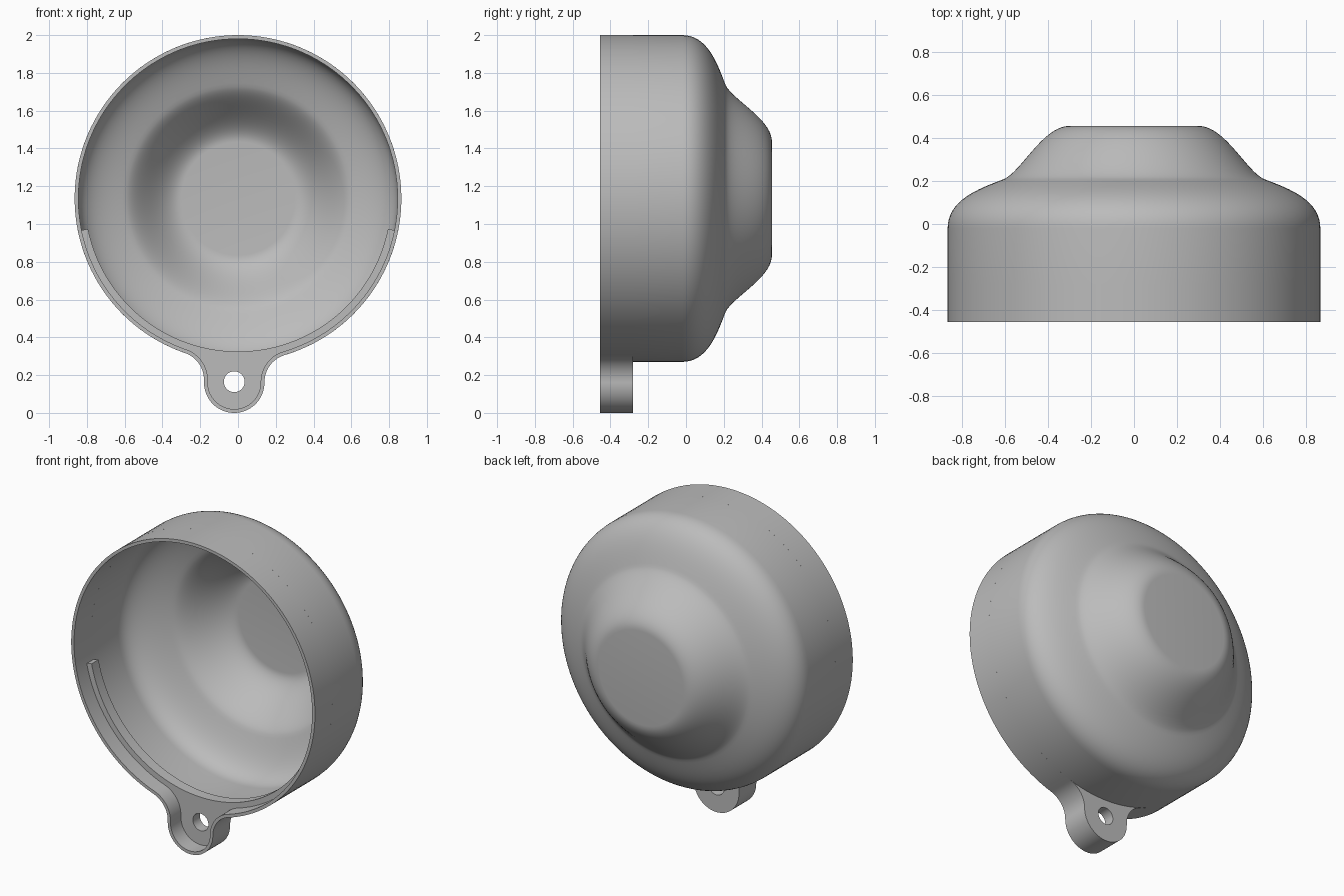
import bpy, bmesh
from math import sin, cos, pi, atan2, asin, radians
from mathutils import Vector
from mathutils.geometry import interpolate_bezier

if "Cube" in bpy.data.objects:
    bpy.data.objects.remove(bpy.data.objects["Cube"])

# Main dimensions
RADIUS, WALL, AXIS_Z = 0.865, 0.02, 1.135
FRONT, LEDGE, TAB_BACK = -0.455, -0.35, -0.28
TAB_X, TAB_Z, TAB_R, FILLET = -0.02, 0.16, 0.16, 0.15

grey = bpy.data.materials.new("plain grey")
grey.use_nodes = True
grey.diffuse_color = (0.5, 0.5, 0.5, 1)
grey.node_tree.nodes["Principled BSDF"].inputs["Base Color"].default_value = (0.5, 0.5, 0.5, 1)


def finish(obj):
    obj.data.materials.clear()
    obj.data.materials.append(grey)
    bpy.ops.object.select_all(action="DESELECT")
    obj.select_set(True)
    bpy.context.view_layer.objects.active = obj
    bpy.ops.object.shade_smooth_by_angle(angle=radians(30))


def arc(cx, cz, r, a0, a1, n):
    steps = [a0 + (a1 - a0) * i / n for i in range(n + 1)]
    return [(cx + r * cos(a), cz + r * sin(a)) for a in steps]


def outline(inset, left, right):
    """Cup circle from angle left, around the filleted tab, to angle right."""
    f = FILLET
    pts = []
    xl, xr = TAB_X - TAB_R - f, TAB_X + TAB_R + f
    drop_l = ((RADIUS + f) ** 2 - xl ** 2) ** 0.5
    drop_r = ((RADIUS + f) ** 2 - xr ** 2) ** 0.5
    al, ar = atan2(drop_l, -xl), atan2(drop_r, -xr)
    pts += arc(0, AXIS_Z, RADIUS - inset, left, al + pi, 60)
    pts += arc(xl, AXIS_Z - drop_l, f + inset, al, 0, 14)[1:]
    pts += arc(TAB_X, TAB_Z, TAB_R - inset, pi, 2 * pi, 32)
    pts += arc(xr, AXIS_Z - drop_r, f + inset, pi, ar, 14)
    pts += arc(0, AXIS_Z, RADIUS - inset, ar - pi, right, 60)[1:]
    return pts


def extrude_shape(name, loops, y0, y1):
    """Solid plate from closed loops in the xz plane; inner loops become holes."""
    curve = bpy.data.curves.new(name, "CURVE")
    curve.dimensions, curve.fill_mode = "2D", "BOTH"
    curve.extrude = (y1 - y0) / 2
    for loop in loops:
        spline = curve.splines.new("POLY")
        spline.points.add(len(loop) - 1)
        for p, (x, z) in zip(spline.points, loop):
            p.co = (x, z, 0, 1)
        spline.use_cyclic_u = True
    obj = bpy.data.objects.new(name, curve)
    bpy.context.collection.objects.link(obj)
    obj.rotation_euler.x = pi / 2
    obj.location.y = (y0 + y1) / 2
    bpy.ops.object.select_all(action="DESELECT")
    obj.select_set(True)
    bpy.context.view_layer.objects.active = obj
    bpy.ops.object.convert(target="MESH")
    finish(bpy.context.object)


def lathe(name, profile, n=128):
    """Revolve (radius, y) points about the cup axis."""
    bm = bmesh.new()
    rings = []
    for r, y in profile:
        if r < 1e-5:
            rings.append([bm.verts.new((0, y, AXIS_Z))] * n)
        else:
            rings.append([bm.verts.new((x, y, z)) for x, z in arc(0, AXIS_Z, r, 0, 2 * pi, n)[:-1]])
    for a, b in zip(rings, rings[1:]):
        for i in range(n):
            j = (i + 1) % n
            corners = list(dict.fromkeys((a[i], a[j], b[j], b[i])))
            if len(corners) > 2:
                bm.faces.new(corners)
    bmesh.ops.recalc_face_normals(bm, faces=bm.faces)
    mesh = bpy.data.meshes.new(name)
    bm.to_mesh(mesh)
    bm.free()
    obj = bpy.data.objects.new(name, mesh)
    bpy.context.collection.objects.link(obj)
    finish(obj)


# Cup shell: straight wall, rounded shoulder, raised flat boss at the back
shoulder = interpolate_bezier(Vector((RADIUS, -0.02)), Vector((RADIUS, 0.12)),
                              Vector((0.70, 0.17)), Vector((0.60, 0.21)), 18)
boss = interpolate_bezier(Vector((0.60, 0.21)), Vector((0.52, 0.25)),
                          Vector((0.42, 0.455)), Vector((0.30, 0.455)), 20)
curve_pts = [Vector(p[:2]) for p in shoulder + boss[1:]]
inner = []
for i, p in enumerate(curve_pts):
    t = (curve_pts[min(i + 1, len(curve_pts) - 1)] - curve_pts[max(i - 1, 0)]).normalized()
    inner.append(p + Vector((-t.y, t.x)) * WALL)
top = curve_pts[-1].y
inner[0] = Vector((RADIUS - WALL, curve_pts[0].y))
inner[-1] = Vector((curve_pts[-1].x, top - WALL))
profile = [(RADIUS, TAB_BACK)] + [tuple(p) for p in curve_pts] + [(0, top)]
profile_in = [(0, top - WALL)] + [tuple(p) for p in reversed(inner)] + [(RADIUS - WALL, TAB_BACK)]
lathe("cup_shell", profile + profile_in + profile[:1])

# Front rim wall that runs around the cup and the tab
extrude_shape("front_rim", [outline(i, pi / 2, pi / 2)[:-1] for i in (0, WALL)], FRONT, TAB_BACK)

# Recessed ledge around the lower half, joined to the tab floor with its hole
end = asin((0.97 - AXIS_Z) / 0.83)
ledge = outline(WALL / 2, pi - end, end) + arc(0, AXIS_Z, 0.81, end, -pi - end, 110)
hole = arc(TAB_X, 0.165, 0.055, 0, 2 * pi, 40)[:-1]
extrude_shape("ledge_and_tab", [ledge, hole], LEDGE, TAB_BACK)
